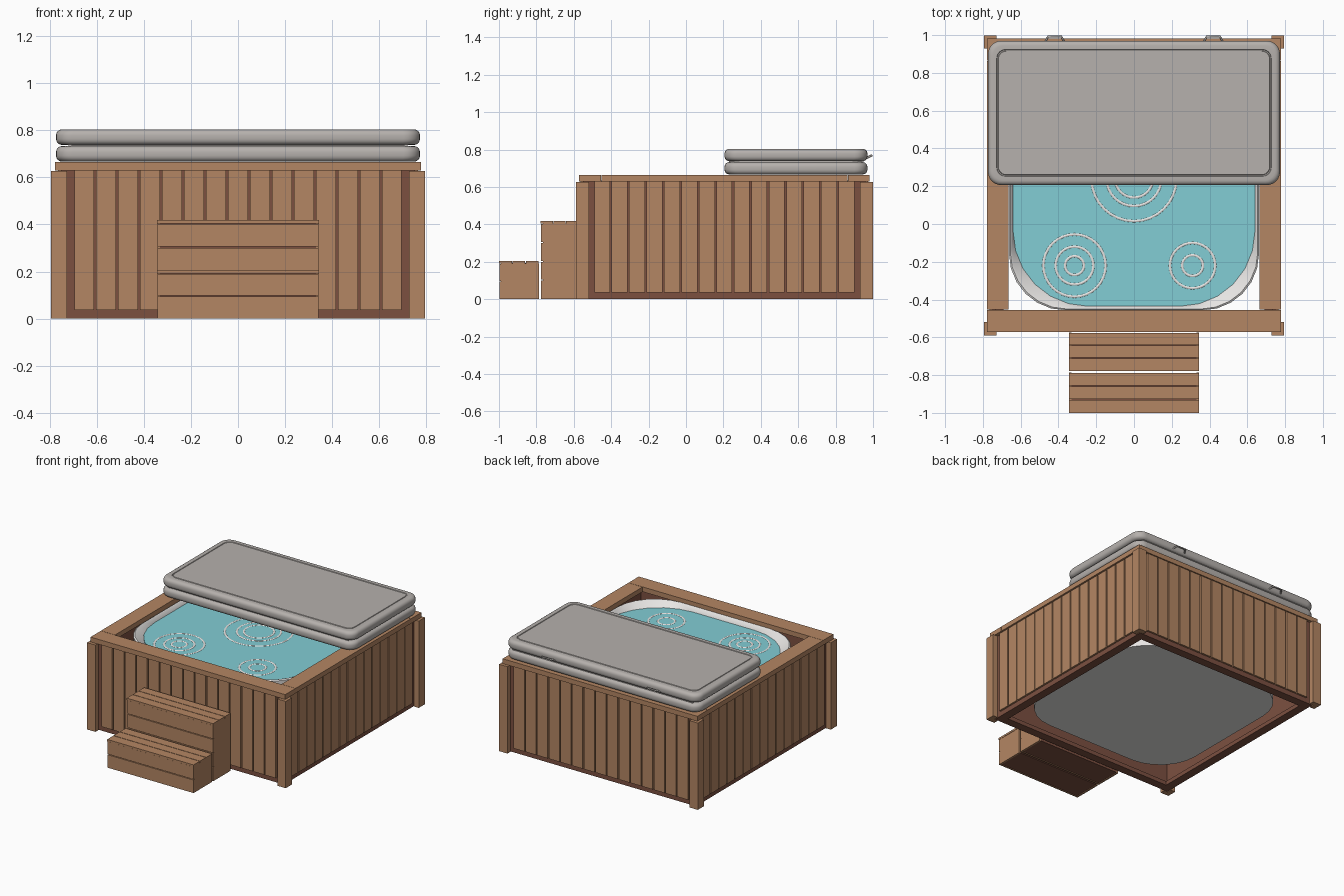
import bpy, bmesh, math

if "Cube" in bpy.data.objects:
    bpy.data.objects.remove(bpy.data.objects["Cube"])

CY = 0.205          # centre of the tub in y


def material(name, rgb):
    m = bpy.data.materials.new(name)
    lin = [((c / 255 + 0.055) / 1.055) ** 2.4 for c in rgb]
    m.diffuse_color = (*lin, 1)
    m.use_nodes = True
    m.node_tree.nodes["Principled BSDF"].inputs["Base Color"].default_value = m.diffuse_color
    return m


WOOD = material("wood", (180, 134, 99))
DARK = material("dark_wood", (124, 80, 64))
GREY = material("cover_grey", (182, 177, 173))
SHELL = material("shell_white", (233, 231, 229))
WATER = material("water", (130, 205, 213))


def finish(name, bm, mat):
    bmesh.ops.recalc_face_normals(bm, faces=bm.faces)
    me = bpy.data.meshes.new(name)
    bm.to_mesh(me)
    bm.free()
    ob = bpy.data.objects.new(name, me)
    bpy.context.collection.objects.link(ob)
    me.materials.append(mat)
    return ob


def smooth(ob, angle=35):
    bpy.ops.object.select_all(action='DESELECT')
    ob.select_set(True)
    bpy.context.view_layer.objects.active = ob
    bpy.ops.object.shade_smooth_by_angle(angle=math.radians(angle))


def boxes(name, spans, mat):
    """One object made of boxes given as (x0, x1, y0, y1, z0, z1)."""
    bm = bmesh.new()
    for x0, x1, y0, y1, z0, z1 in spans:
        vs = bmesh.ops.create_cube(bm, size=1)["verts"]
        for v in vs:
            v.co = (x0 + (v.co.x + .5) * (x1 - x0),
                    y0 + (v.co.y + .5) * (y1 - y0),
                    z0 + (v.co.z + .5) * (z1 - z0))
    return finish(name, bm, mat)


def frame(x, xi, y0, y1, z0, z1):
    """Four boxes forming a rectangular frame of thickness x - xi."""
    t = x - xi
    return [(-x, x, y0, y0 + t, z0, z1), (-x, x, y1 - t, y1, z0, z1),
            (-x, -xi, y0 + t, y1 - t, z0, z1), (xi, x, y0 + t, y1 - t, z0, z1)]


def outline(hx, hy, r, cy, z, n=6):
    """Rounded rectangle as a loop of points."""
    pts = []
    for k, (sx, sy) in enumerate(((1, 1), (-1, 1), (-1, -1), (1, -1))):
        for i in range(n + 1):
            a = math.pi / 2 * (k + i / n)
            pts.append((sx * (hx - r) + r * math.cos(a), cy + sy * (hy - r) + r * math.sin(a), z))
    return pts


def loft(name, loops, mat, cap_start=True, cap_end=True):
    bm = bmesh.new()
    rings = [[bm.verts.new(p) for p in loop] for loop in loops]
    for a, b in zip(rings, rings[1:]):
        for i in range(len(a)):
            j = (i + 1) % len(a)
            bm.faces.new((a[i], a[j], b[j], b[i]))
    if cap_start:
        bm.faces.new(rings[0][::-1])
    if cap_end:
        bm.faces.new(rings[-1])
    return finish(name, bm, mat)


# Open cabinet: thin inner panels and a base frame, no floor
X, Y0, Y1 = 0.752, -0.55, 0.96
boxes("cabinet_panels", frame(X, X - .02, Y0, Y1, .03, .63), DARK)
boxes("base_frame", frame(X, .69, Y0, Y1, 0, .03), DARK)

# Vertical planks, fifteen per side
COUNT, GAP = 15, 0.0045
front, side = [], []
for i in range(COUNT):
    a, b = -0.7 + 1.4 * i / COUNT + GAP, -0.7 + 1.4 * (i + 1) / COUNT - GAP
    front += [(a, b, Y0 - .013, Y0, .036, .63), (a, b, Y1, Y1 + .013, .036, .63)]
    side += [(X, X + .013, a + CY, b + CY, .036, .63), (-X - .013, -X, a + CY, b + CY, .036, .63)]
boxes("front_and_back_planks", front, WOOD)
boxes("side_planks", side, WOOD)

# Corner posts, each an L of two boards
posts = []
for s in (-1, 1):
    for t in (-1, 1):
        xo, yo = s * .794, CY + t * .794
        xs, xi = sorted((xo, xo - s * .067)), sorted((xo, xo - s * .037))
        yo2, yi = sorted((yo, yo - t * .037)), sorted((yo - t * .037, yo - t * .07))
        posts += [(*xs, *yo2, 0, .627), (*xi, *yi, 0, .627)]
boxes("corner_posts", posts, WOOD)

# Flat rim boards
boxes("rim_boards", [(-.778, .778, -.572, -.455, .63, .665), (-.778, .778, .865, .982, .63, .665),
                     (-.778, -.665, -.453, .863, .63, .665), (.665, .778, -.453, .863, .63, .665)], WOOD)

# Tub shell, water and ripples
shell = loft("tub_shell", [outline(.655, .655, .30, CY, .055), outline(.66, .66, .30, CY, .57),
                           outline(.662, .662, .30, CY, .632), outline(.655, .655, .30, CY, .638),
                           outline(.648, .648, .31, CY, .632), outline(.638, .638, .40, CY, .594)],
             SHELL, cap_end=False)
smooth(shell)
loft("water_surface", [outline(.64, .64, .395, CY, .594), outline(.64, .64, .395, CY, .602)], WATER)

bm = bmesh.new()
for cx, cy, radii in ((-.315, -.22, (.165, .10, .05)), (.31, -.22, (.12, .055)),
                      (0, .24, (.225, .145, .10)), (-.33, .58, (.165, .10, .05)),
                      (.33, .58, (.12, .055))):
    for r in radii:
        n = 32
        ring = [[bm.verts.new((cx + q * math.cos(2 * math.pi * i / n),
                               cy + q * math.sin(2 * math.pi * i / n), z)) for i in range(n)]
                for q, z in ((r - .007, .6015), (r - .003, .605), (r + .003, .605), (r + .007, .6015))]
        for a, b in zip(ring, ring[1:]):
            for i in range(n):
                j = (i + 1) % n
                bm.faces.new((a[i], b[i], b[j], a[j]))
smooth(finish("water_ripples", bm, SHELL), 60)

# Folded cover: two padded halves with a sewn seam
COVER_Y = 0.588


def cover_half(name, z0, h):
    e = .025
    arc = [math.pi / 2 * i / 4 for i in range(5)]
    prof = [(e * (1 - math.sin(a)), z0 + e * (1 - math.cos(a))) for a in arc]
    prof += [(e * (1 - math.cos(a)), z0 + h - e * (1 - math.sin(a))) for a in arc]
    prof += [(.046, z0 + h), (.048, z0 + h - .004), (.053, z0 + h - .004), (.055, z0 + h)]
    ob = loft(name, [outline(.773 - d, .382 - d, .07 - d * .5, COVER_Y, z) for d, z in prof], GREY)
    smooth(ob)
    return ob


cover_half("cover_lower_half", .667, .066)
cover_half("cover_upper_half", .738, .066)
boxes("cover_hinge_strip", [(-.72, .72, .23, .95, .725, .745)], GREY)

# Strap handles on the back edge of the cover
for s, label in ((-1, "left"), (1, "right")):
    cu = bpy.data.curves.new(label + "_handle", 'CURVE')
    cu.dimensions = '3D'
    cu.bevel_depth, cu.bevel_resolution, cu.use_fill_caps = .006, 1, True
    sp = cu.splines.new('POLY')
    path = ((-.05, .965, .755), (-.035, .992, .768), (.035, .992, .768), (.05, .965, .755))
    sp.points.add(len(path) - 1)
    for p, (x, y, z) in zip(sp.points, path):
        p.co = (s * .42 + x, y, z, 1)
    cu.materials.append(GREY)
    bpy.context.collection.objects.link(bpy.data.objects.new(label + "_handle", cu))

# Two box steps: dark core, wood sides, front boards and three tread boards
for label, y0, y1, top in (("lower", -1.0, -.787, .205), ("upper", -.777, -.575, .418)):
    W = .343
    boxes(label + "_step_core", [(-W + .012, W - .012, y0 + .012, y1 - .002, .004, top - .012)], DARK)
    parts = [(-W, -W + .012, y0 + .012, y1, 0, top - .014), (W - .012, W, y0 + .012, y1, 0, top - .014)]
    rows = round(top / .1)
    rh = (top - .014) / rows
    parts += [(-W, W, y0 + .003, y0 + .012, k * rh + (.003 if k else 0), (k + 1) * rh - .002)
              for k in range(rows)]
    tw = (y1 - y0) / 3
    parts += [(-W - .002, W + .002, y0 + k * tw + (.002 if k else 0), y0 + (k + 1) * tw - .002,
               top - .014, top) for k in range(3)]
    boxes(label + "_step_boards", parts, WOOD)
